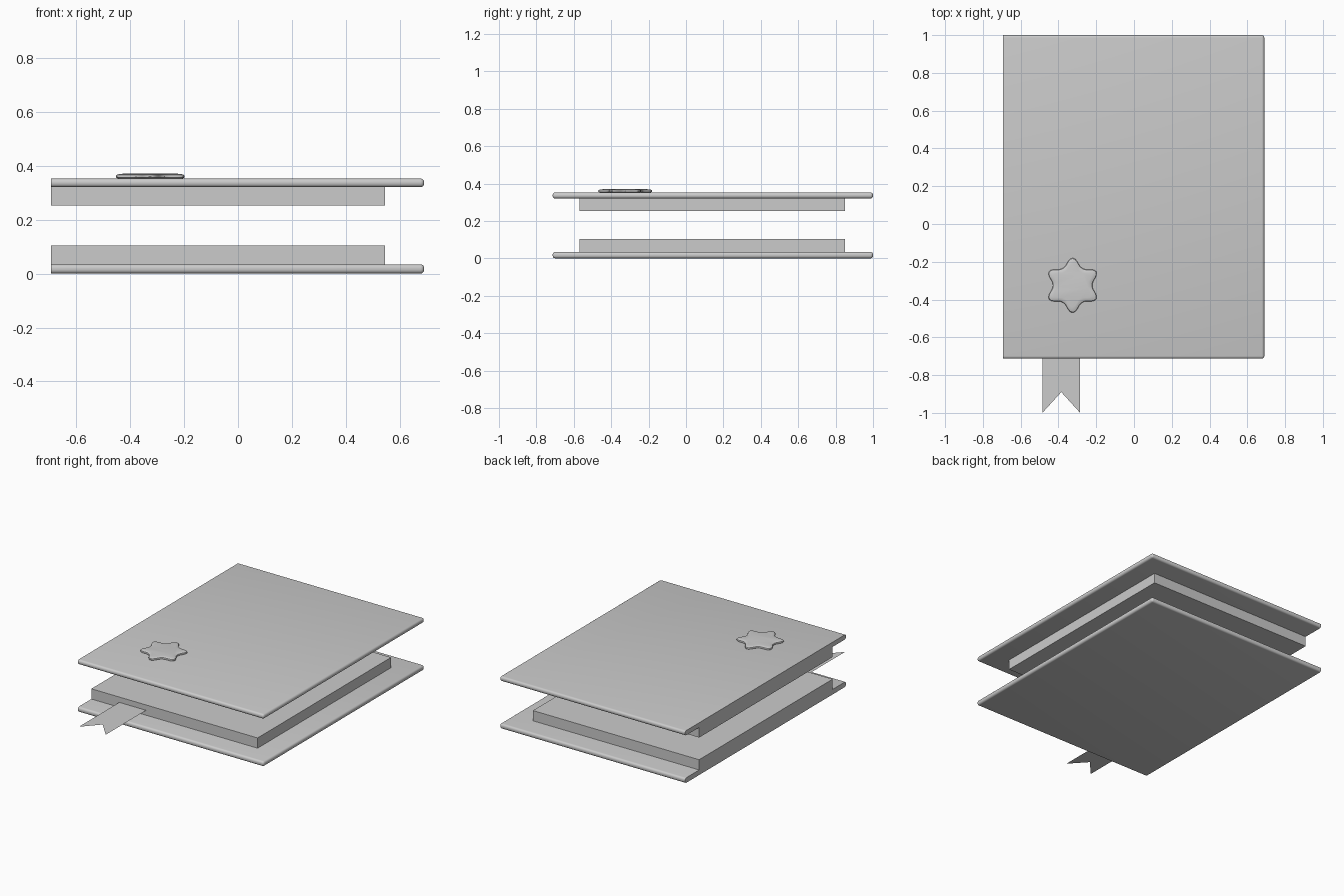
import bpy, bmesh
from math import cos, sin, pi, radians

if "Cube" in bpy.data.objects:
    bpy.data.objects.remove(bpy.data.objects["Cube"])


def make_object(name, bm, smooth=False):
    bmesh.ops.recalc_face_normals(bm, faces=bm.faces[:])
    mesh = bpy.data.meshes.new(name)
    bm.to_mesh(mesh)
    bm.free()
    obj = bpy.data.objects.new(name, mesh)
    bpy.context.collection.objects.link(obj)
    if smooth:
        bpy.ops.object.select_all(action='DESELECT')
        obj.select_set(True)
        bpy.context.view_layer.objects.active = obj
        bpy.ops.object.shade_smooth_by_angle(angle=radians(40))
    return obj


def box(x, y, z):
    bm = bmesh.new()
    bmesh.ops.create_cube(bm, size=1)
    for v in bm.verts:
        v.co = [lo + (c + 0.5) * (hi - lo) for c, (lo, hi) in zip(v.co, (x, y, z))]
    return bm


LEFT, RIGHT = -0.693, 0.69


def cover(name, z):
    # board rounded on three sides, square along the left side
    bm = box((LEFT, RIGHT), (-0.713, 1.0), z)
    edges = [e for e in bm.edges
             if any(v.co.x > 0 for v in e.verts)]
    bmesh.ops.bevel(bm, geom=edges, offset=0.014, segments=4, profile=0.5,
                    affect='EDGES')
    make_object(name, bm, True)


def pages(name, z):
    make_object(name, box((LEFT, 0.545), (-0.57, 0.85), z))


cover("bottom_cover", (0.0, 0.034))
cover("top_cover", (0.32, 0.352))
pages("bottom_pages", (0.034, 0.103))
pages("top_pages", (0.252, 0.32))

# Flat bookmark ribbon with a notched end
bm = bmesh.new()
pts = [(-0.485, -0.57), (-0.485, -1.0), (-0.385, -0.89), (-0.285, -1.0), (-0.285, -0.57)]
bm.faces.new([bm.verts.new((x, y, 0.067)) for x, y in pts])
bmesh.ops.triangulate(bm, faces=bm.faces[:])
make_object("bookmark_ribbon", bm)

# Soft six-pointed star emblem, stacked rings with a pillowed rim
bm = bmesh.new()
N = 72
rings = []
for scale, z in ((0.93, 0.352), (0.985, 0.355), (1.0, 0.36), (0.98, 0.365),
                 (0.92, 0.368), (0.78, 0.37)):
    ring = []
    for i in range(N):
        a = pi / 2 + 2 * pi * i / N
        r = scale * (0.105 + 0.04 * ((1 + cos(6 * (a - pi / 2))) / 2) ** 1.5)
        ring.append(bm.verts.new((-0.325 + r * cos(a), -0.325 + r * sin(a), z)))
    rings.append(ring)
for a, b in zip(rings, rings[1:]):
    for i in range(N):
        j = (i + 1) % N
        bm.faces.new((a[i], a[j], b[j], b[i]))
bm.faces.new(rings[0])
bm.faces.new(rings[-1])
make_object("star_emblem", bm, True)
